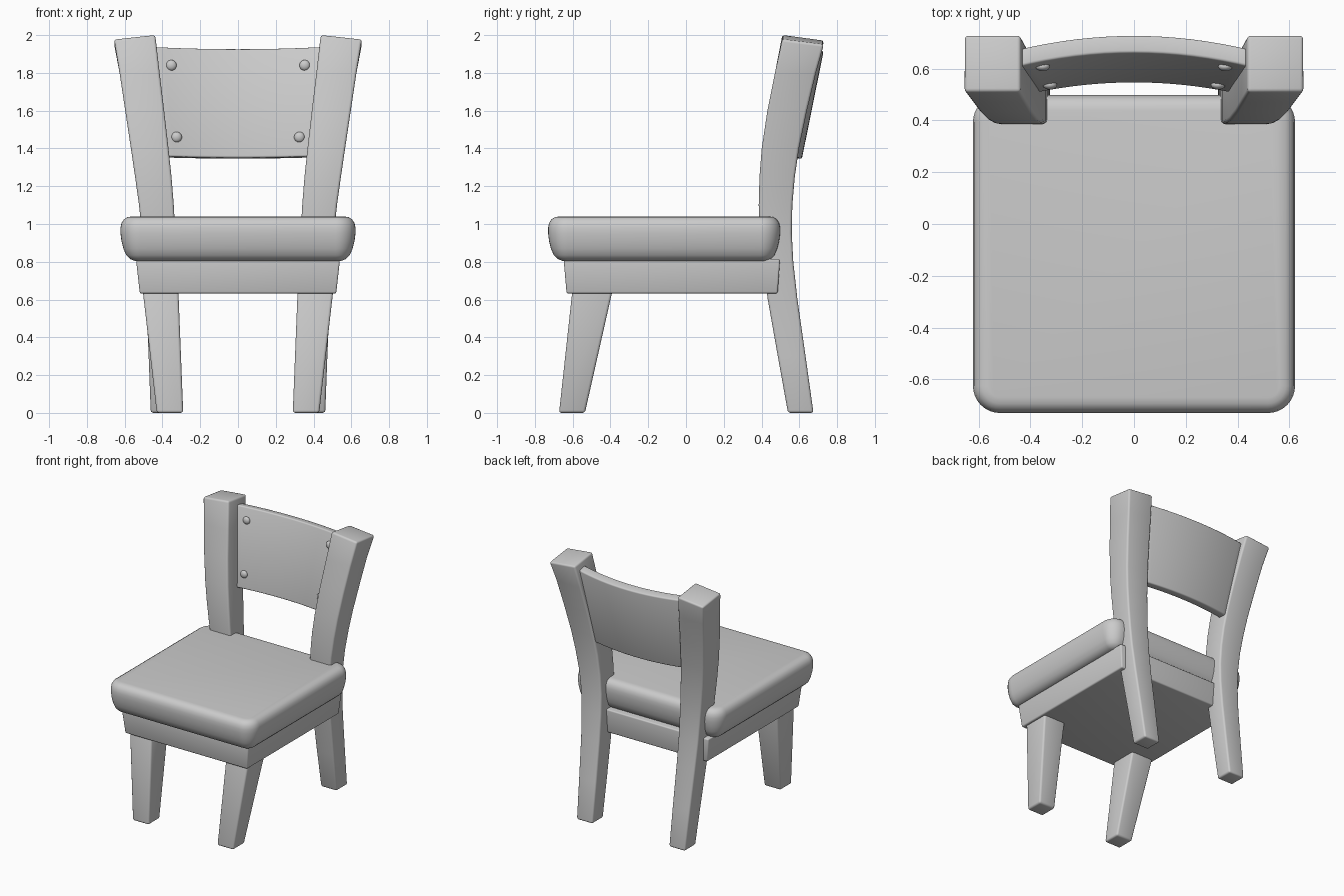
import bpy, bmesh
from math import radians, cos, sin, pi
from mathutils import Vector

if "Cube" in bpy.data.objects:
    bpy.data.objects.remove(bpy.data.objects["Cube"], do_unlink=True)

GREY = (0.6, 0.6, 0.6, 1)
mat = bpy.data.materials.new("light grey")
mat.use_nodes = True
mat.diffuse_color = GREY
bsdf = next(n for n in mat.node_tree.nodes if n.type == 'BSDF_PRINCIPLED')
bsdf.inputs["Base Color"].default_value = GREY


def finish(name, bm, bevel=0.0):
    """Round the sharp edges, then turn the bmesh into a shaded object."""
    bmesh.ops.recalc_face_normals(bm, faces=bm.faces)
    if bevel:
        sharp = [e for e in bm.edges if e.calc_face_angle(0) > radians(40)]
        bmesh.ops.bevel(bm, geom=sharp, offset=bevel, segments=3, profile=0.5,
                        affect='EDGES', clamp_overlap=True)
    mesh = bpy.data.meshes.new(name)
    bm.to_mesh(mesh)
    bm.free()
    mesh.materials.append(mat)
    obj = bpy.data.objects.new(name, mesh)
    bpy.context.collection.objects.link(obj)
    bpy.ops.object.select_all(action='DESELECT')
    obj.select_set(True)
    bpy.context.view_layer.objects.active = obj
    bpy.ops.object.shade_smooth_by_angle(angle=radians(40))
    return obj


def loft(name, rings, bevel=0.0):
    """Skin a stack of equal-length point rings and cap both ends."""
    bm = bmesh.new()
    loops = [[bm.verts.new(p) for p in ring] for ring in rings]
    for a, b in zip(loops, loops[1:]):
        for i in range(len(a)):
            j = (i + 1) % len(a)
            bm.faces.new((a[i], a[j], b[j], b[i]))
    bm.faces.new(loops[0][::-1])
    bm.faces.new(loops[-1])
    return finish(name, bm, bevel)


def box_ring(x0, x1, y0, y1, z):
    return [(x0, y0, z), (x1, y0, z), (x1, y1, z), (x0, y1, z)]


def rounded_ring(hx, y0, y1, r, z, n=8):
    """Rounded rectangle, symmetric in x."""
    pts = []
    for k, (cx, cy) in enumerate([(hx - r, y1 - r), (r - hx, y1 - r),
                                  (r - hx, y0 + r), (hx - r, y0 + r)]):
        for i in range(n + 1):
            a = (k + i / n) * pi / 2
            pts.append((cx + r * cos(a), cy + r * sin(a), z))
    return pts


# Cushion: full rounded top edge, softer taper below
cushion = [(0.075, 0.805), (0.05, 0.815), (0.03, 0.835), (0.015, 0.87), (0.005, 0.91),
           (0, 0.95), (0, 0.98), (0.005, 1.005), (0.018, 1.025), (0.036, 1.036), (0.06, 1.04)]
loft("seat_cushion", [rounded_ring(0.622 - d, -0.73 + d, 0.498 - d, 0.105 - d, z)
                      for d, z in cushion])

# Apron under the cushion
loft("seat_apron", [box_ring(-0.52, 0.52, -0.632, 0.485, 0.632),
                    box_ring(-0.54, 0.54, -0.648, 0.498, 0.815)], 0.01)

# Rear posts: z, inner x, outer x, front y, back y
POST = [(0.0, 0.325, 0.462, 0.54, 0.675), (0.3, 0.325, 0.473, 0.486, 0.633),
        (0.6, 0.327, 0.486, 0.433, 0.59), (0.8, 0.329, 0.498, 0.405, 0.568),
        (0.95, 0.332, 0.508, 0.391, 0.56), (1.1, 0.34, 0.524, 0.385, 0.563),
        (1.25, 0.352, 0.545, 0.389, 0.576), (1.4, 0.368, 0.567, 0.401, 0.598),
        (1.6, 0.391, 0.597, 0.431, 0.64), (1.8, 0.415, 0.627, 0.471, 0.688),
        (1.985, 0.438, 0.656, 0.51, 0.73)]
for side, s in (("left", 1), ("right", -1)):
    rings = [box_ring(s * xi, s * xo, yf, yb, z) for z, xi, xo, yf, yb in POST]
    # Tilt the post top down toward the outside and the back
    rings[-1] = [(x, y, z + dz) for (x, y, z), dz in
                 zip(rings[-1], (0.017, -0.007, -0.035, -0.013))]
    loft(side + "_back_post", rings, 0.014)

    # Tapered, splayed front leg
    loft(side + "_front_leg", [box_ring(s * 0.29, s * 0.43, -0.672, -0.535, 0),
                               box_ring(s * 0.317, s * 0.508, -0.598, -0.382, 0.68)], 0.014)


# Backrest: bowed, leaning panel
def panel_front(x, z):
    t = (z - 1.355) / 0.575
    return 0.545 + 0.115 * t - 0.27 * x * x


def panel_ring(u):
    ring = []
    for depth, z in ((0, 1.355), (0, 1.935), (0.07, 1.922), (0.07, 1.348)):
        x = u * (0.385 + 0.07 * (z - 1.355) / 0.575)
        zz = z + (0.012 * u * u - 0.008 if z > 1.6 else 0.006 * u * u - 0.003)
        ring.append((x, panel_front(x, z) + depth, zz))
    return ring


loft("backrest_panel", [panel_ring(-1 + i / 8) for i in range(17)], 0.01)

# Domed rivets at the panel corners
for s, side in ((1, "left"), (-1, "right")):
    for x, z, level in ((0.353, 1.84, "upper"), (0.325, 1.46, "lower")):
        bm = bmesh.new()
        bmesh.ops.create_uvsphere(bm, u_segments=20, v_segments=12, radius=0.028)
        bmesh.ops.scale(bm, vec=(1, 0.65, 1), verts=bm.verts)
        bmesh.ops.translate(bm, vec=Vector((s * x, panel_front(x, z), z)), verts=bm.verts)
        finish(f"{side}_{level}_rivet", bm)
